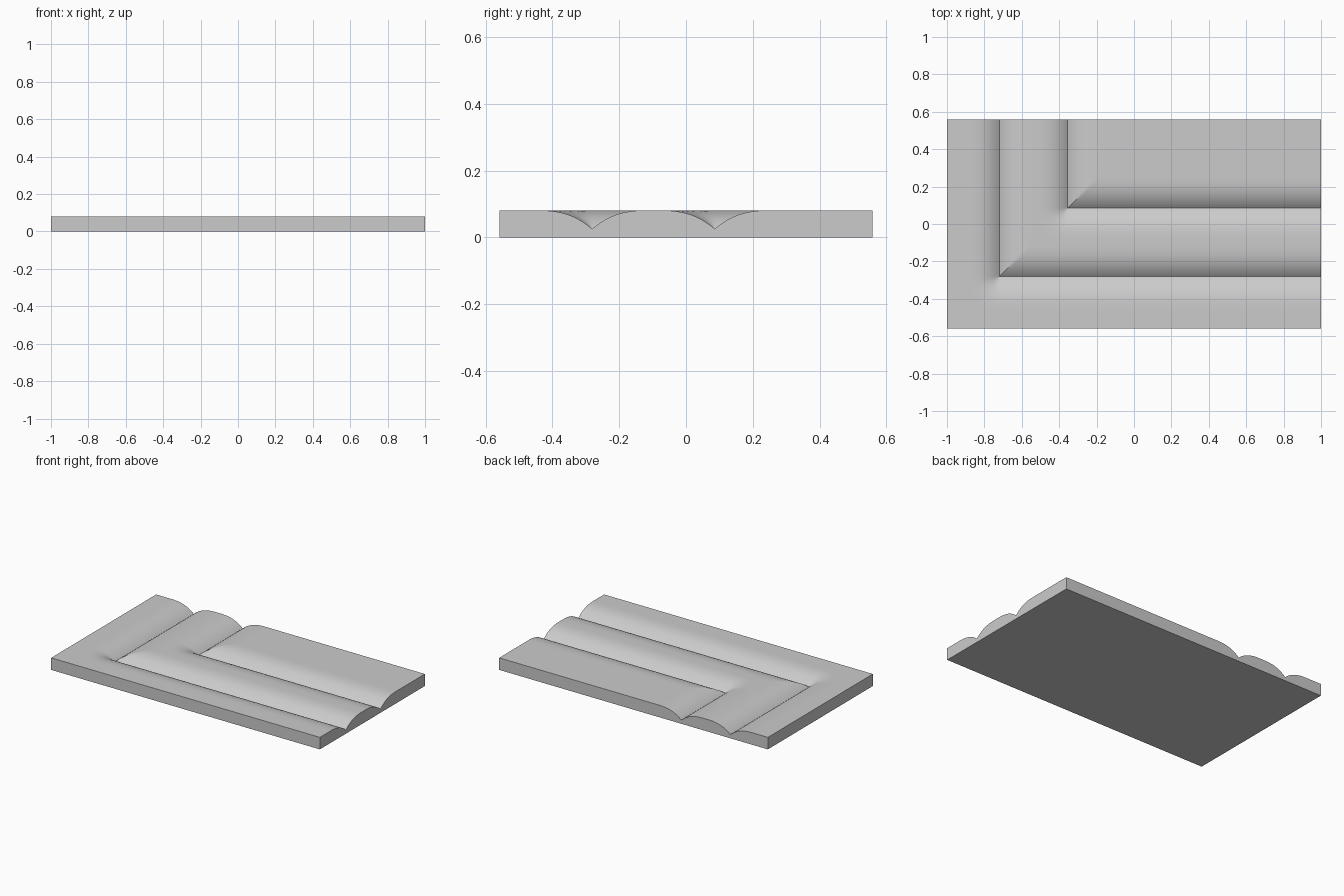
import bpy, bmesh, math

if "Cube" in bpy.data.objects:
    bpy.data.objects.remove(bpy.data.objects["Cube"])

X, Y, TOP, LOW = 1.0, 0.558, 0.081, 0.025    # half sizes, top and groove heights
W, N, P = 0.178, 14, 2.8                     # groove half width, steps, curve power
CORNERS = [(-0.72, -0.281), (-0.355, 0.086)] # corner of each L-shaped groove


def lines(centres, half):
    # grid lines gathered closely around each groove
    out = {-half, half}
    for c in centres:
        for i in range(-N, N + 1):
            t = abs(i) / N
            out.add(round(c + math.copysign(W * t ** 1.3, i), 5))
    return sorted(out)


def height(x, y):
    # distance to the nearest L groove, turned into a rounded pillow edge
    d = W
    for cx, cy in CORNERS:
        along_x = math.hypot(min(0, x - cx), y - cy)
        along_y = math.hypot(x - cx, min(0, y - cy))
        d = min(d, along_x, along_y)
    return TOP - (TOP - LOW) * (1 - d / W) ** P


xs = lines([c[0] for c in CORNERS], X)
ys = lines([c[1] for c in CORNERS], Y)

# grooved top surface, split along the mitre diagonal
bm = bmesh.new()
v = [[bm.verts.new((x, y, height(x, y))) for y in ys] for x in xs]
for i in range(len(xs) - 1):
    for j in range(len(ys) - 1):
        a, b, c, d = v[i][j], v[i + 1][j], v[i + 1][j + 1], v[i][j + 1]
        bm.faces.new((a, b, c))
        bm.faces.new((a, c, d))

# side walls and underside
rim = [e for e in bm.edges if e.is_boundary]
ext = bmesh.ops.extrude_edge_only(bm, edges=rim)["geom"]
for g in ext:
    if isinstance(g, bmesh.types.BMVert):
        g.co.z = 0
bmesh.ops.contextual_create(bm, geom=[e for e in bm.edges if e.is_boundary])
bmesh.ops.recalc_face_normals(bm, faces=bm.faces)

mesh = bpy.data.meshes.new("grooved_panel")
bm.to_mesh(mesh)
bm.free()
panel = bpy.data.objects.new("grooved_panel", mesh)
bpy.context.collection.objects.link(panel)
bpy.context.view_layer.objects.active = panel
panel.select_set(True)
bpy.ops.object.shade_smooth_by_angle(angle=math.radians(30))
